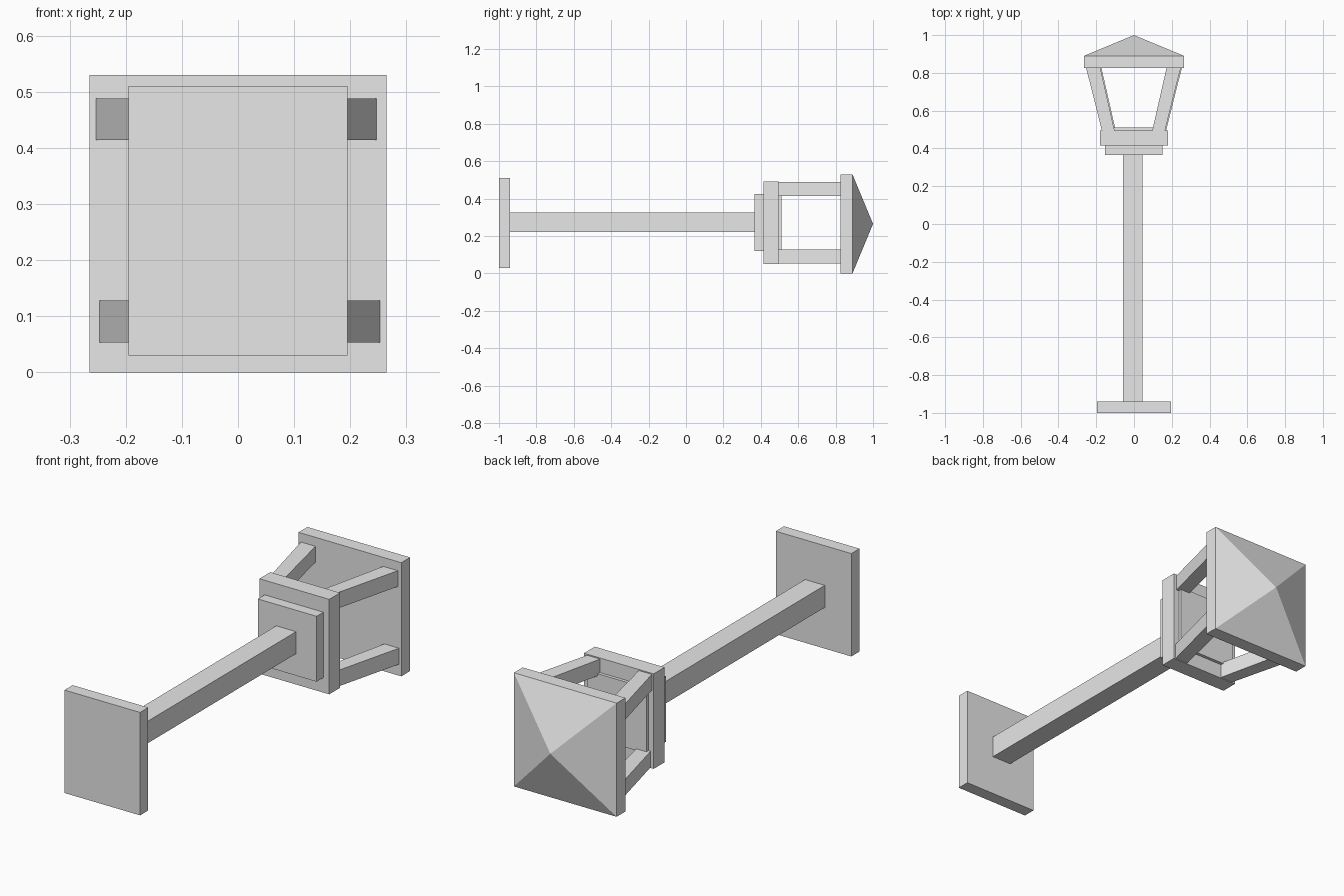
import bpy
import bmesh

cube = bpy.data.objects.get("Cube")
if cube:
    bpy.data.objects.remove(cube, do_unlink=True)

grey = bpy.data.materials.new("plain grey")
grey.use_nodes = True
colour = (0.8, 0.8, 0.8, 1)
grey.diffuse_color = colour
grey.node_tree.nodes["Principled BSDF"].inputs["Base Color"].default_value = colour

MID = 0.265  # height of the lamp's long axis


def finish(name, bm):
    bmesh.ops.recalc_face_normals(bm, faces=bm.faces)
    mesh = bpy.data.meshes.new(name)
    bm.to_mesh(mesh)
    bm.free()
    mesh.materials.append(grey)
    obj = bpy.data.objects.new(name, mesh)
    bpy.context.collection.objects.link(obj)
    return obj


def beam(name, y, z, x_start, x_end=None):
    """Box along y whose x range may shift from one end to the other."""
    bm = bmesh.new()
    bmesh.ops.create_cube(bm, size=1)
    for v in bm.verts:
        far = v.co.y > 0
        xs = (x_end or x_start) if far else x_start
        v.co = (xs[v.co.x > 0], y[far], z[v.co.z > 0])
    return finish(name, bm)


# Foot, pole and stepped collar
beam("foot_plate", (-1, -0.94), (0.03, 0.51), (-0.195, 0.195))
beam("pole", (-0.94, 0.365), (0.222, 0.325), (-0.058, 0.044))
beam("lower_collar", (0.365, 0.415), (0.12, 0.425), (-0.153, 0.15))
beam("upper_collar", (0.415, 0.495), (0.05, 0.493), (-0.18, 0.18))
beam("lantern_floor", (0.495, 0.51), (0.12, 0.425), (-0.153, 0.15))

# Four splayed lantern posts
for level, z in (("lower", (0.053, 0.128)), ("upper", (0.414, 0.488))):
    for side, sign in (("right", -1), ("left", 1)):
        shift = 0.003 if level == "lower" else -0.003
        near = sorted((sign * 0.1 + shift, sign * 0.167 + shift))
        far = sorted((sign * 0.175 + shift, sign * 0.25 + shift))
        beam(f"{level}_{side}_post", (0.495, 0.825), z, near, far)

# Roof: square slab rising to a pyramid
bm = bmesh.new()
rings = []
for y in (0.825, 0.89):
    rings.append([bm.verts.new((sx * MID, y, MID + sz * MID))
                  for sx, sz in ((-1, -1), (1, -1), (1, 1), (-1, 1))])
apex = bm.verts.new((0, 1, MID))
bm.faces.new(rings[0])
for i in range(4):
    j = (i + 1) % 4
    bm.faces.new((rings[0][i], rings[0][j], rings[1][j], rings[1][i]))
    bm.faces.new((rings[1][i], rings[1][j], apex))
finish("roof", bm)
